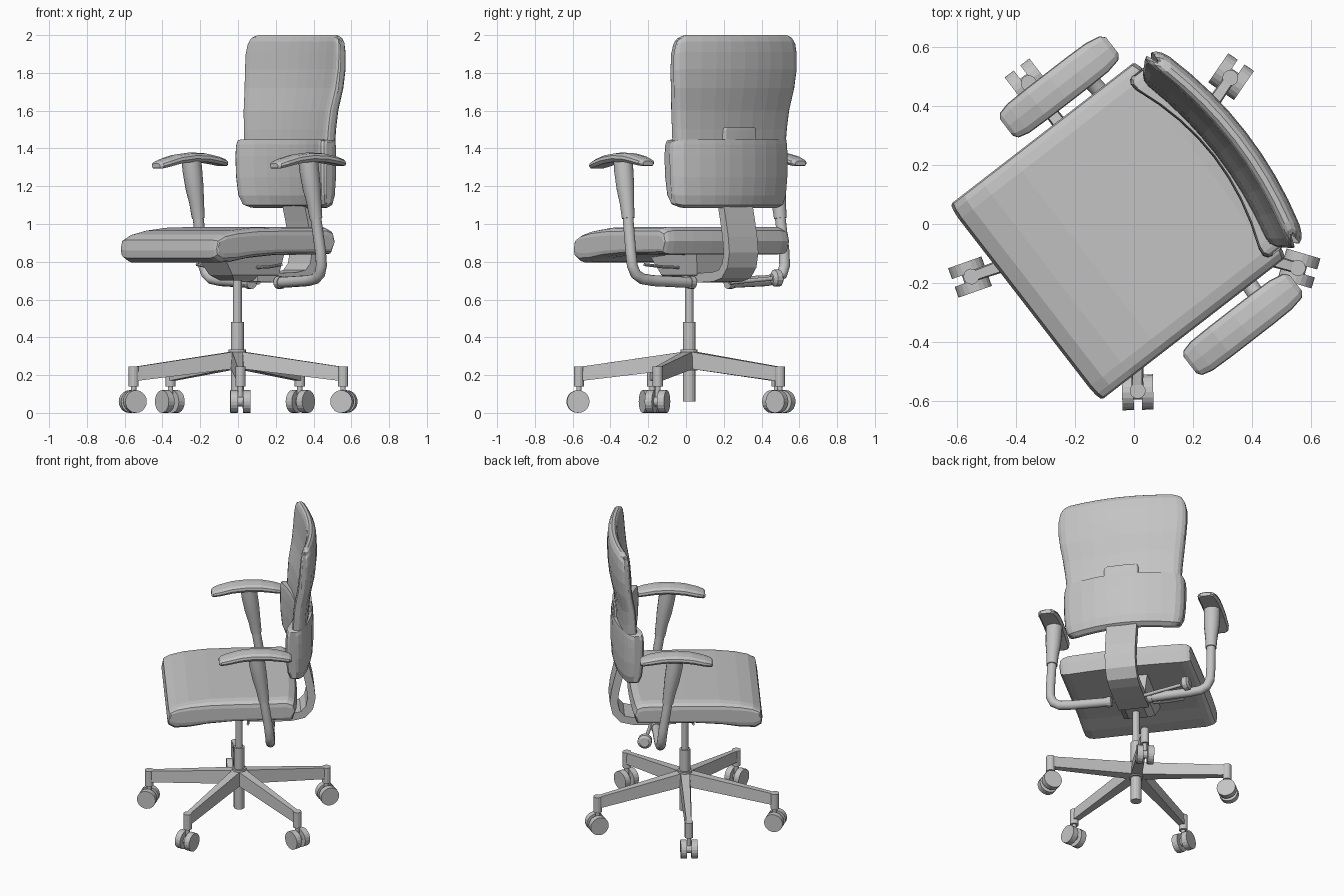
import bpy, bmesh, math
from mathutils import Matrix, Vector

cube = bpy.data.objects.get("Cube")
if cube:
    bpy.data.objects.remove(cube, do_unlink=True)

grey = bpy.data.materials.new("plain_grey")
grey.use_nodes = True
COLOUR = (0.55, 0.55, 0.55, 1)
grey.diffuse_color = COLOUR
grey.node_tree.nodes["Principled BSDF"].inputs["Base Color"].default_value = COLOUR

CENTRE = Matrix.Translation((-0.003, 0.016, 0))
SWIVEL = CENTRE @ Matrix.Rotation(math.radians(-52.3), 4, 'Z')


def loft(name, rings, frame):
    """Skin a list of equal closed rings, capped at both ends."""
    bm = bmesh.new()
    rows = [[bm.verts.new(p) for p in ring] for ring in rings]
    n = len(rows[0])
    for a, b in zip(rows, rows[1:]):
        for i in range(n):
            j = (i + 1) % n
            bm.faces.new((a[i], a[j], b[j], b[i]))
    bm.faces.new(rows[0])
    bm.faces.new(rows[-1])
    bmesh.ops.recalc_face_normals(bm, faces=bm.faces)
    mesh = bpy.data.meshes.new(name)
    bm.to_mesh(mesh)
    bm.free()
    mesh.materials.append(grey)
    obj = bpy.data.objects.new(name, mesh)
    obj.matrix_world = frame
    bpy.context.collection.objects.link(obj)
    return obj


def tube(name, path, frame, sides=14):
    """Round bar through (x, y, z, radius) points."""
    pts = [Vector(p[:3]) for p in path]
    rings = []
    for i, p in enumerate(path):
        t = (pts[min(i + 1, len(pts) - 1)] - pts[max(i - 1, 0)]).normalized()
        ref = Vector((0, 1, 0)) if abs(t.y) < 0.8 else Vector((1, 0, 0))
        a = t.cross(ref).normalized()
        b = t.cross(a)
        angles = [2 * math.pi * k / sides for k in range(sides)]
        rings.append([pts[i] + p[3] * (a * math.cos(w) + b * math.sin(w)) for w in angles])
    return loft(name, rings, frame)


def smooth(obj):
    for f in obj.data.polygons:
        f.use_smooth = len(f.vertices) == 4


# Seat cushion: side profile swept across, bowed at the rear, shrinking at the rounded sides
SEAT = [(-.468, .86), (-.458, .915), (-.41, .945), (-.33, .965), (-.2, .98), (0, .985),
        (.285, .985), (.325, .965), (.337, .91), (.315, .84), (-.05, .835), (-.22, .82),
        (-.33, .80), (-.425, .795), (-.463, .82)]


def seat_ring(u, k):
    bow = .022 * (1 - (u / .42) ** 2)
    return [(u, -.065 + (v + .065) * (1 - .08 * k) + (bow if v > .2 else 0),
             .895 + (z - .895) * (1 - k)) for v, z in SEAT]


side = [(.42, .5), (.415, .25), (.395, .08), (.36, 0), (.24, 0), (.12, 0)]
spans = [(-u, k) for u, k in side] + [(0, 0)] + [(u, k) for u, k in reversed(side)]
loft("seat_cushion", [seat_ring(u, k) for u, k in spans], SWIVEL)


# Backrest panels: side profile swept along a shallow arc
def panel(name, profile, corner, sag):
    zs = [p[0] for p in profile]
    mid = (min(zs) + max(zs)) / 2
    ends = [(1, .3), (.985, .6), (.95, .85), (.88, 1), (.66, 1), (.44, 1), (.22, 1)]
    steps = [(-s, k) for s, k in ends] + [(0, 1)] + [(s, k) for s, k in reversed(ends)]
    rings = []
    for s, k in steps:
        front, rear = [], []
        for z, hw, vf, vr in profile:
            zz = mid + (z - mid) * (1 - corner * (1 - k))
            u = s * hw
            c, h = (vf + vr) / 2 - sag * (u / .4) ** 2, (vr - vf) / 2 * k
            front.append((u, c - h, zz))
            rear.append((u, c + h, zz))
        rings.append(front + rear[::-1])
    return loft(name, rings, SWIVEL)


panel("upper_backrest", [(1.40, .365, .355, .435), (1.50, .372, .36, .44), (1.60, .382, .37, .45),
                         (1.72, .40, .395, .475), (1.82, .41, .408, .485), (1.91, .41, .415, .485),
                         (1.965, .40, .42, .48), (1.99, .388, .428, .468), (2.0, .372, .438, .456)], .12, .06)
panel("lower_backrest", [(1.085, .338, .395, .42), (1.10, .362, .37, .445), (1.15, .378, .355, .458),
                         (1.25, .386, .347, .465), (1.36, .388, .345, .465), (1.42, .386, .347, .463),
                         (1.447, .38, .352, .46)], .1, .095)
panel("back_latch_tab", [(1.43, .11, .41, .452), (1.495, .11, .41, .452), (1.512, .104, .41, .451)], .02, .06)


# Bent support strip from under the seat up to the backrest
SPINE = [(.06, .72), (.2, .715), (.33, .72), (.395, .735), (.435, .78), (.45, .85),
         (.44, .93), (.42, 1.02), (.40, 1.1), (.40, 1.18)]
rings = []
for i, (v, z) in enumerate(SPINE):
    a, b = SPINE[max(i - 1, 0)], SPINE[min(i + 1, len(SPINE) - 1)]
    n = Vector((a[1] - b[1], b[0] - a[0])).normalized() * .025
    rings.append([(x, v + sgn * n.x, z + sgn * n.y)
                  for x, sgn in ((-.097, -1), (.097, -1), (.097, 1), (-.097, 1))])
loft("back_support", rings, SWIVEL)


# Mechanism housing under the seat
def rect(hx, y0, y1, z):
    return [(-hx, y0, z), (hx, y0, z), (hx, y1, z), (-hx, y1, z)]


loft("tilt_housing", [rect(.06, -.07, .12, .70), rect(.1, -.11, .2, .73), rect(.12, -.19, .22, .84)], SWIVEL)

# Armrests, mirrored left and right
PAD = [(-.15, 1.308, .035, .012), (-.138, 1.312, .052, .018), (-.10, 1.323, .062, .021),
       (-.02, 1.343, .064, .023), (.07, 1.353, .064, .023), (.16, 1.351, .064, .023),
       (.24, 1.338, .062, .021), (.29, 1.326, .052, .018), (.305, 1.321, .035, .012)]
for tag, m in (("left", 1), ("right", -1)):
    rings = []
    for v, z, w, h in PAD:
        shape = [(-1, -.3), (-.8, -1), (.8, -1), (1, -.3), (.95, .4), (.65, .9), (0, 1.1), (-.65, .9), (-.95, .4)]
        rings.append([(m * .51 + a * w, v, z + b * h) for a, b in shape])
    loft(tag + "_arm_pad", rings, SWIVEL)
    smooth(tube(tag + "_arm_sleeve", [(m * .505, .083, 1.335, .052), (m * .506, .09, 1.28, .052),
                                      (m * .507, .105, 1.19, .048), (m * .508, .12, 1.11, .039),
                                      (m * .509, .132, 1.03, .034)], SWIVEL))
    smooth(tube(tag + "_arm_bar", [(m * .508, .12, 1.1, .029), (m * .513, .16, .85, .029),
                                   (m * .51, .168, .78, .029), (m * .49, .172, .735, .029),
                                   (m * .45, .175, .71, .029), (m * .38, .18, .70, .029),
                                   (m * .13, .185, .69, .029)], SWIVEL))
    tube(tag + "_arm_collar", [(m * .145, .185, .69, .034), (m * .115, .185, .69, .034)], SWIVEL)

# Adjusting knob and levers
tube("knob_stem", [(-.1, .22, .69, .011), (-.36, .265, .712, .011)], SWIVEL)
tube("tension_knob", [(-.35, .263, .712, .025), (-.365, .266, .713, .045),
                      (-.395, .271, .714, .045), (-.405, .273, .715, .03)], SWIVEL)
tube("tilt_lever", [(.08, .05, .77, .008), (.2, .05, .772, .008), (.33, .04, .785, .008)], SWIVEL, 8)
tube("height_lever", [(-.08, -.02, .77, .008), (-.2, -.03, .772, .008), (-.3, -.04, .785, .008)], SWIVEL, 8)

# Gas column and hub
tube("column_rod", [(0, 0, .45, .023), (0, 0, .74, .023)], CENTRE)
tube("column_sleeve", [(0, 0, .06, .034), (0, 0, .48, .034)], CENTRE)
tube("base_hub", [(0, 0, .225, .046), (0, 0, .335, .046)], CENTRE)

# Five legs, each with a twin wheel caster
for i in range(5):
    spoke = CENTRE @ Matrix.Rotation(math.radians(-88.5 + 72 * i), 4, 'Z')
    leg = []
    for r, top, bottom, w in ((.02, .325, .235, .036), (.55, .248, .172, .02), (.59, .242, .17, .02)):
        leg.append([(r, -w, bottom), (r, w, bottom), (r, w * .8, top), (r, -w * .8, top)])
    n = str(i + 1)
    loft("base_leg_" + n, leg, spoke)
    tube("leg_socket_" + n, [(.583, 0, .14, .027), (.583, 0, .246, .027)], spoke)
    tube("caster_stem_" + n, [(.583, 0, .06, .014), (.583, 0, .16, .014)], spoke)
    tube("caster_axle_" + n, [(.588, -.03, .06, .025), (.588, .03, .06, .025)], spoke)
    for tag, s in (("a", 1), ("b", -1)):
        tube("caster_wheel_" + n + tag, [(.588, s * .014, .06, .06), (.588, s * .053, .06, .06)], spoke, 20)
